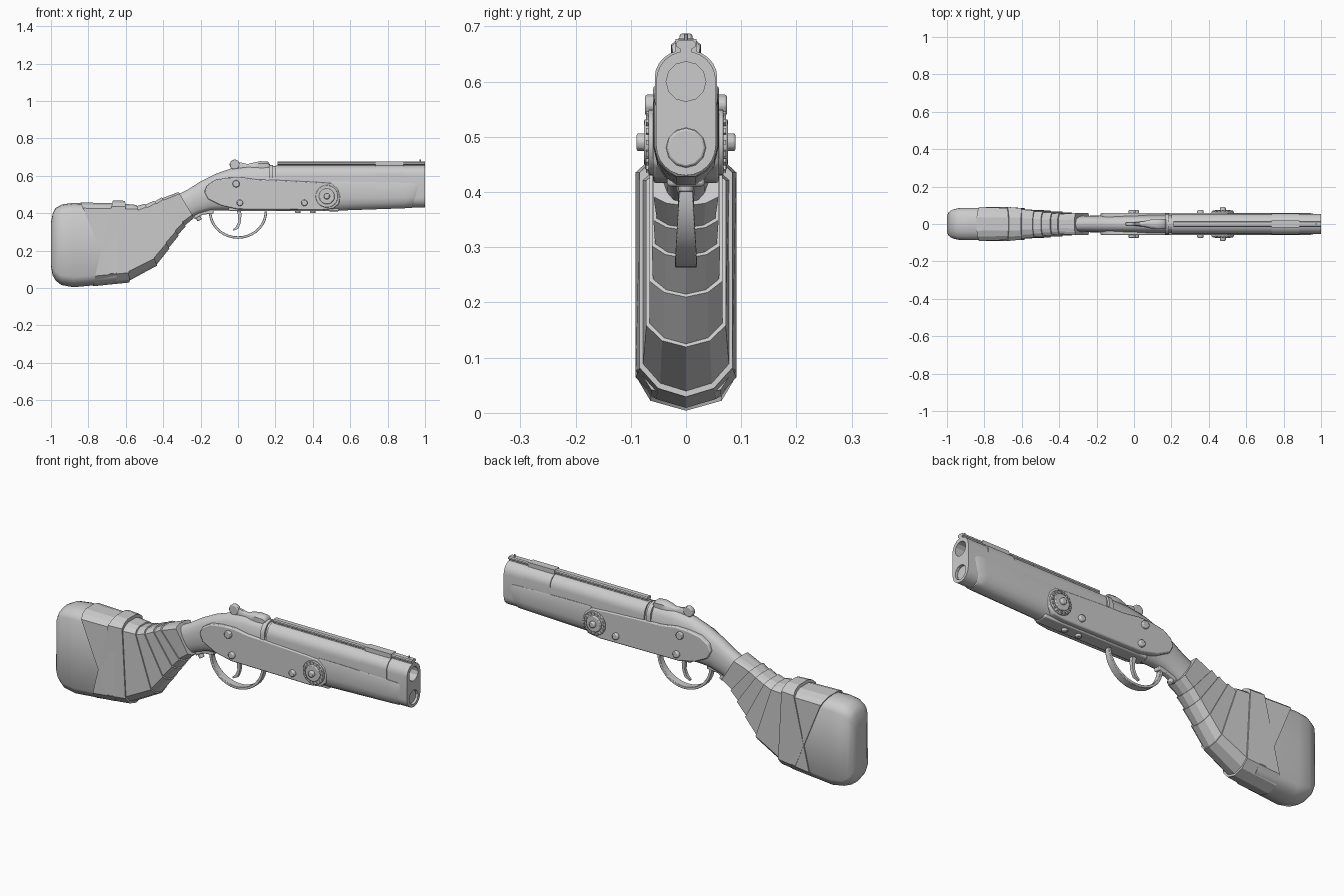
import bpy, bmesh, math
from mathutils import Vector, Matrix

if "Cube" in bpy.data.objects:
    bpy.data.objects.remove(bpy.data.objects["Cube"])


def finish(name, bm, smooth=35, bevel=0):
    bmesh.ops.recalc_face_normals(bm, faces=bm.faces)
    me = bpy.data.meshes.new(name)
    bm.to_mesh(me)
    bm.free()
    ob = bpy.data.objects.new(name, me)
    bpy.context.collection.objects.link(ob)
    if bevel:
        m = ob.modifiers.new("bevel", "BEVEL")
        m.width, m.segments, m.limit_method = bevel, 2, "ANGLE"
    if smooth:
        bpy.ops.object.select_all(action="DESELECT")
        ob.select_set(True)
        bpy.context.view_layer.objects.active = ob
        bpy.ops.object.shade_smooth_by_angle(angle=math.radians(smooth))
    return ob


def loft(name, stations, prof, smooth=35, bevel=0):
    """Station = top x, top z, bottom x, bottom z, half width.
    Profile = (fraction down, fraction of half width), mirrored in y."""
    ring = [(t, y) for t, y in prof] + [(t, -y) for t, y in reversed(prof) if y > 0]
    bm = bmesh.new()
    rows = [[bm.verts.new((tx + (bx - tx) * t, w * y, tz + (bz - tz) * t)) for t, y in ring]
            for tx, tz, bx, bz, w in stations]
    n = len(ring)
    for a, b in zip(rows, rows[1:]):
        for i in range(n):
            j = (i + 1) % n
            bm.faces.new((a[i], a[j], b[j], b[i]))
    bm.faces.new(rows[0])
    bm.faces.new(rows[-1])
    return finish(name, bm, smooth, bevel)


def plate(name, pts, half, bevel=0):
    bm = bmesh.new()
    f = bm.faces.new([bm.verts.new((x, -half, z)) for x, z in pts])
    ext = bmesh.ops.extrude_face_region(bm, geom=[f])["geom"]
    bmesh.ops.translate(bm, verts=[v for v in ext if isinstance(v, bmesh.types.BMVert)],
                        vec=(0, 2 * half, 0))
    return finish(name, bm, 35, bevel)


def rod(name, centre, r, length, axis, sides=12, bevel=0):
    bm = bmesh.new()
    rot = Vector((0, 0, 1)).rotation_difference(Vector(axis)).to_matrix().to_4x4()
    bmesh.ops.create_cone(bm, cap_ends=True, segments=sides, radius1=r, radius2=r, depth=length,
                          matrix=Matrix.Translation(centre) @ rot)
    return finish(name, bm, 35, bevel)


BOX = [(0, 1), (1, 1)]
OVAL = [(.5 - .5 * math.cos(math.pi * i / 8), math.sin(math.pi * i / 8) ** .7 if 0 < i < 8 else 0)
        for i in range(9)]
STOCK = [(0, .4), (.025, .75), (.07, 1), (.88, 1), (.965, .6), (1, 0)]
SHELL = [(.24 * (1 - math.cos(a)), math.sin(a)) for a in [math.pi * k / 12 for k in range(7)]]
SHELL = SHELL + [(1 - t, y) for t, y in reversed(SHELL)]

# rounded butt
loft("butt", [(-1, .35, -1, .12, .042), (-.99, .40, -.992, .07, .062), (-.975, .428, -.975, .04, .075),
              (-.94, .447, -.945, .016, .084), (-.88, .455, -.88, .004, .086), (-.65, .445, -.65, .025, .084)],
     [(0, 0), (.012, .45), (.04, .8), (.1, 1), (.88, 1), (.96, .75), (1, 0)], 60)


# wrapped grip bands, each raised at its forward edge
def band(name, a, b, lift_a, lift_b):
    out = []
    for (tx, tz, bx, bz, w), g in ((a, lift_a), (b, lift_b)):
        d = Vector((tx - bx, tz - bz)).normalized() * g
        out.append((tx + d.x, tz + d.y, bx - d.x, bz - d.y, w + g))
    loft(name, out, STOCK, 0)


band("wrap_under", (-.84, .453, -.665, .028, .087), (-.62, .45, -.61, .034, .08), .004, .003)
band("wrap_wide", (-.67, .463, -.775, .014, .086), (-.603, .46, -.58, .035, .078), .005, .006)
lines = [(-.605, .45, -.585, .037, .078), (-.54, .438, -.435, .125, .066), (-.495, .445, -.37, .215, .06),
         (-.445, .462, -.32, .285, .056), (-.405, .48, -.283, .335, .053), (-.315, .508, -.238, .38, .053)]
for i, (a, b) in enumerate(zip(lines, lines[1:])):
    band(f"wrap_{i + 1}", a, b, 0, .006)

# receiver and neck
loft("receiver", [(-.36, .48, -.28, .36, .042), (-.27, .525, -.21, .395, .044), (-.2, .57, -.15, .412, .046),
                  (-.12, .61, -.1, .415, .048), (-.04, .638, -.04, .415, .05), (.06, .652, .06, .415, .051),
                  (.2, .652, .2, .415, .052)], OVAL, 50)
loft("breech_collar", [(.165, .658, .165, .42, .055), (.188, .658, .188, .42, .055)], SHELL)

# side plates
plate("side_plate", [(-.18, .515), (-.165, .55), (-.12, .578), (-.05, .59), (.02, .592), (.1, .58), (.2, .577),
                     (.42, .566), (.5, .56), (.535, .53), (.548, .49), (.54, .45), (.51, .424), (.45, .416),
                     (.0, .42), (-.09, .44), (-.16, .475)], .06, .006)
loft("belly", [(-.05, .45, -.05, .412, .034), (.54, .45, .54, .41, .034)], BOX, 35, .006)

# over-under barrel shell with bored muzzles
barrels = loft("barrels", [(.2, .655, .2, .428, .054), (1, .655, 1, .43, .054)], SHELL)
for name, z, depth in (("upper", .6, .55), ("lower", .48, .1)):
    bpy.ops.mesh.primitive_cylinder_add(vertices=12, radius=.036, depth=depth,
                                        location=(1.01 - depth / 2, 0, z), rotation=(0, math.pi / 2, 0))
    cut = bpy.context.object
    cut.name = name + "_bore_cutter"
    cut.hide_render = True
    cut.hide_viewport = True
    m = barrels.modifiers.new("bore", "BOOLEAN")
    m.operation, m.object, m.solver = "DIFFERENCE", cut, "EXACT"
# lower bore plug
rod("lower_bore_plug", (.965, 0, .48), .0355, .05, (1, 0, 0), 12, .004)
loft("barrel_band", [(.735, .658, .735, .45, .0565), (.885, .658, .885, .45, .0565)], SHELL)

# fore-end wrapped below the barrels
loft("fore_end", [(.5, .568, .5, .412, .058), (.6, .568, .6, .416, .059), (.9, .562, .89, .426, .059),
                  (.945, .56, .93, .428, .058), (.962, .55, .94, .44, .054)],
     [(0, .96), (.05, 1), (.58, 1), (.78, .88), (.92, .62), (1, .3)], 40)

# top rail with narrow neck
loft("rail", [(.21, .675, .21, .645, .017), (1, .675, 1, .645, .017)],
     [(0, .7), (.15, 1), (.4, 1), (.55, .6), (1, .6)])
loft("rail_clamp", [(.735, .677, .735, .65, .019), (.885, .677, .885, .65, .019)], BOX)

# opening lever and thumb knob
loft("top_lever", [(-.03, .672, -.03, .64, .01), (.02, .67, .02, .64, .011), (.05, .662, .05, .64, .014),
                   (.09, .672, .09, .64, .024), (.12, .678, .12, .64, .027), (.16, .675, .16, .64, .026),
                   (.172, .66, .172, .64, .024)], [(0, .5), (.3, 1), (1, 1)], 50)
rod("lever_knob", (-.018, 0, .66), .027, .024, (0, 1, 0), 14, .005)
rod("sight_bead", (.975, 0, .679), .004, .014, (0, 0, 1), 8)

# trigger guard, tang and trigger
arc = []
for i in range(19):
    a = math.pi * (1 + i / 18)
    c, s = math.cos(a), math.sin(a)
    w = .012 + .008 * abs(s)
    arc.append((.142 * c, .408 + .132 * s, .156 * c, .408 + .145 * s, w))
loft("trigger_guard", arc, BOX, 50, .002)
loft("guard_tang", [(-.235, .40, -.232, .368, .014), (-.19, .415, -.19, .392, .015),
                    (-.13, .42, -.13, .398, .016)], BOX, 35, .004)
rod("tang_screw", (-.212, 0, .375), .014, .03, (.5, 0, -.86), 10, .004)
loft("trigger", [(-.012, .43, .016, .43, .01), (.0, .39, .018, .388, .009), (.002, .355, .015, .35, .008),
                 (-.01, .328, .002, .318, .008), (-.028, .312, -.025, .305, .006)], BOX, 50)

# hinge discs and plate bolts on both sides
for name, x, z, r, half, sides, bev in (
        ("hinge_disc", .475, .49, .06, .068, 24, .003), ("hinge_ring", .475, .49, .042, .076, 20, .004),
        ("hinge_knob", .475, .49, .017, .09, 10, .006), ("upper_bolt", -.01, .557, .02, .074, 8, .004),
        ("rear_bolt", .01, .455, .018, .074, 10, .006), ("front_bolt", .355, .455, .018, .074, 10, .006)):
    rod(name, (x, 0, z), r, 2 * half, (0, 1, 0), sides, bev)

# hinge teeth around each disc
bm = bmesh.new()
for i in range(16):
    a = 2 * math.pi * i / 16
    for s in (-1, 1):
        bmesh.ops.create_cube(bm, size=.009, matrix=Matrix.Translation(
            (.475 + .051 * math.cos(a), s * .068, .49 + .051 * math.sin(a))) @ Matrix.Rotation(-a, 4, "Y"))
finish("hinge_teeth", bm, 0)

# belly pins
for i, x in enumerate((.32, .4)):
    rod(f"belly_pin_{i + 1}", (x, 0, .412), .015, .024, (0, 0, 1), 10, .004)
